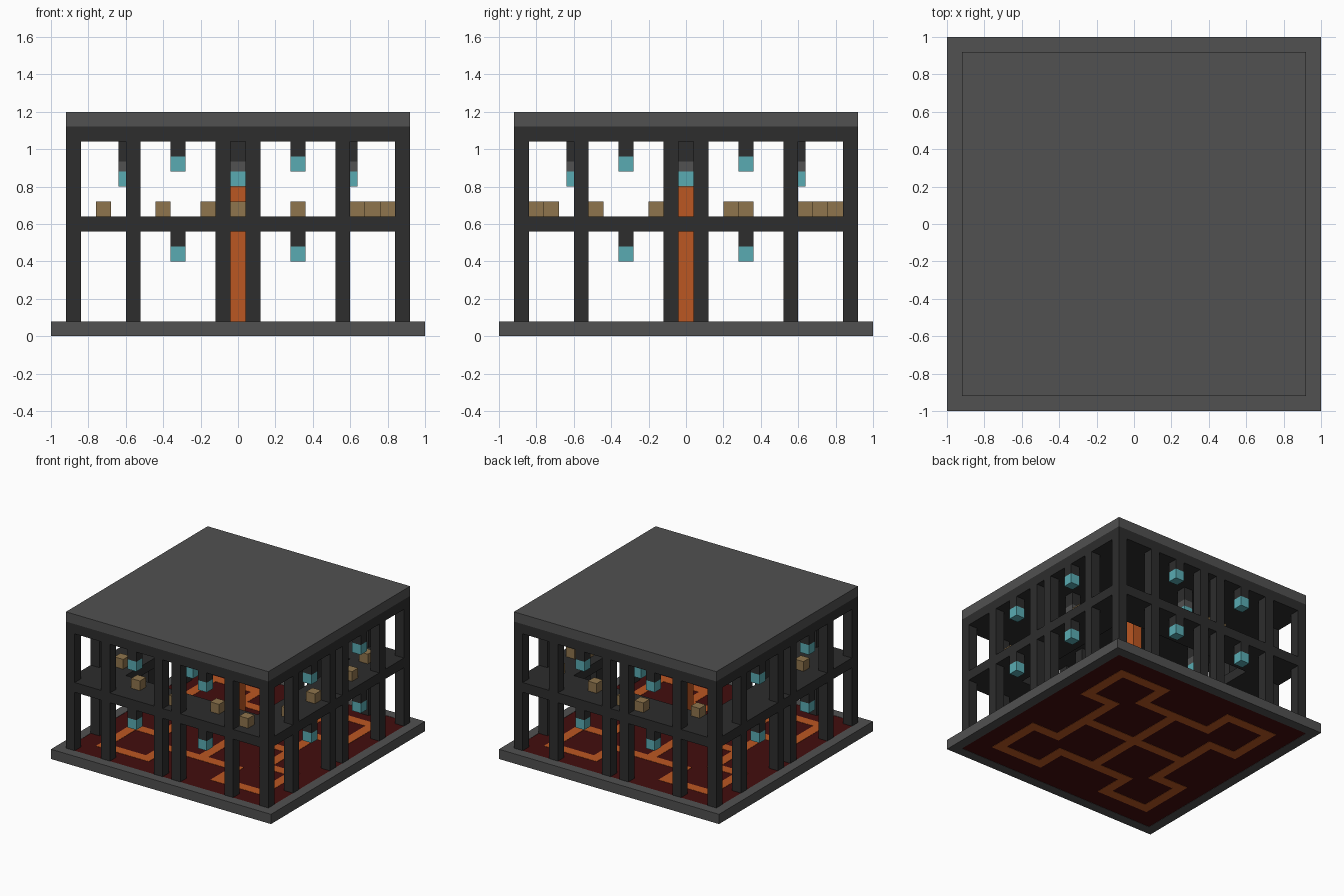
import bpy
import bmesh
from mathutils import Matrix, Vector

cube = bpy.data.objects.get("Cube")
if cube:
    bpy.data.objects.remove(cube, do_unlink=True)

U = 0.08  # block size
H = U / 2


def material(name, rgb):
    m = bpy.data.materials.new(name)
    m.use_nodes = True
    m.diffuse_color = (*rgb, 1)
    m.node_tree.nodes["Principled BSDF"].inputs["Base Color"].default_value = (*rgb, 1)
    return m


grey = material("stone_grey", (0.082, 0.082, 0.082))
dark = material("dark_frame", (0.026, 0.026, 0.026))
red = material("deep_red", (0.055, 0.004, 0.004))
orange = material("glow_orange", (0.5, 0.095, 0.016))
teal = material("lamp_teal", (0.1, 0.41, 0.45))
brown = material("crate_brown", (0.275, 0.178, 0.074))


def build(name, boxes, mat):
    """One object from boxes given as (x0, x1, y0, y1, z0, z1)."""
    bm = bmesh.new()
    for x0, x1, y0, y1, z0, z1 in boxes:
        centre = Vector((x0 + x1, y0 + y1, z0 + z1)) / 2
        size = Vector((x1 - x0, y1 - y0, z1 - z0))
        bmesh.ops.create_cube(bm, size=1, matrix=Matrix.Translation(centre) @ Matrix.Diagonal(size).to_4x4())
    me = bpy.data.meshes.new(name)
    bm.to_mesh(me)
    bm.free()
    me.materials.append(mat)
    ob = bpy.data.objects.new(name, me)
    bpy.context.collection.objects.link(ob)
    return ob


def post(x, y, z0, z1):
    return (x - H, x + H, y - H, y + H, z0, z1)


def slab(r, z0, z1):
    return (-r, r, -r, r, z0, z1)


def ring(outer, inner, z0, z1):
    """Square frame made of four boxes."""
    return [(-outer, outer, -outer, -inner, z0, z1), (-outer, outer, inner, outer, z0, z1),
            (-outer, -inner, -inner, inner, z0, z1), (inner, outer, -inner, inner, z0, z1)]


def around(points):
    """Repeat points on all four sides."""
    return sorted({q for x, y in points for q in ((x, y), (-y, x), (-x, -y), (y, -x))})


# Base, roof and floors
R = 0.92
build("base_border", ring(1, R, 0, U), grey)
build("ground_floor", [slab(R, 0.002, U - 0.002)], red)
build("middle_floor", ring(R, 0.6, 0.56, 0.64), dark)
build("ceiling", [slab(R, 1.04, 1.12)], dark)
build("roof", [slab(R, 1.12, 1.2)], grey)

# Glowing channels: a notched square outline joined by a cross
path = [(0.72, 0.72), (0.32, 0.72), (0.32, 0.48), (-0.32, 0.48), (-0.32, 0.72), (-0.72, 0.72)]
lines = list(zip(path, path[1:]))
lines.append(((0, 0), (0, 0.48)))
channels = []
for a, b in lines:
    for i in range(4):
        channels.append((min(a[0], b[0]) - H, max(a[0], b[0]) + H,
                         min(a[1], b[1]) - H, max(a[1], b[1]) + H, 0, U))
        a, b = (-a[1], a[0]), (-b[1], b[0])
build("glowing_channels", channels, orange)
build("centre_column", [post(0, 0, U, 1.04)], orange)

# Wall columns
columns = around([(x, -0.88) for x in (-0.88, -0.56, -0.08, 0.08, 0.56)])
build("wall_columns", [post(x, y, U, 1.04) for x, y in columns], dark)

# Lamps below the wall beams, on both storeys
lamps = around([(-0.32, -0.88), (0.32, -0.88)])
for storey, top in (("lower", 0.56), ("upper", 1.04)):
    build(storey + "_lamp_stems", [post(x, y, top - U, top) for x, y in lamps], dark)
    build(storey + "_lamps", [post(x, y, top - 2 * U, top - U) for x, y in lamps], teal)

# Inner hanging lamps
inner = around([(0, 0.6)])
build("inner_lamp_stems", [post(x, y, 0.935, 1.04) for x, y in inner], dark)
build("inner_lamp_caps", [post(x, y, 0.88, 0.935) for x, y in inner], grey)
build("inner_lamps", [post(x, y, 0.8, 0.88) for x, y in inner], teal)

# Crates scattered on the middle floor
crates = [(-0.72, -0.48), (-0.4, -0.72), (0, -0.8), (0.32, -0.72), (0.64, -0.8),
          (0.8, -0.48), (0.8, -0.16), (0.72, 0.24), (0.8, 0.32), (0.72, 0.64),
          (0.32, 0.72), (0, 0.8), (-0.16, 0.8), (-0.56, 0.64), (-0.72, -0.16)]
build("crates", [post(x, y, 0.64, 0.72) for x, y in crates], brown)
